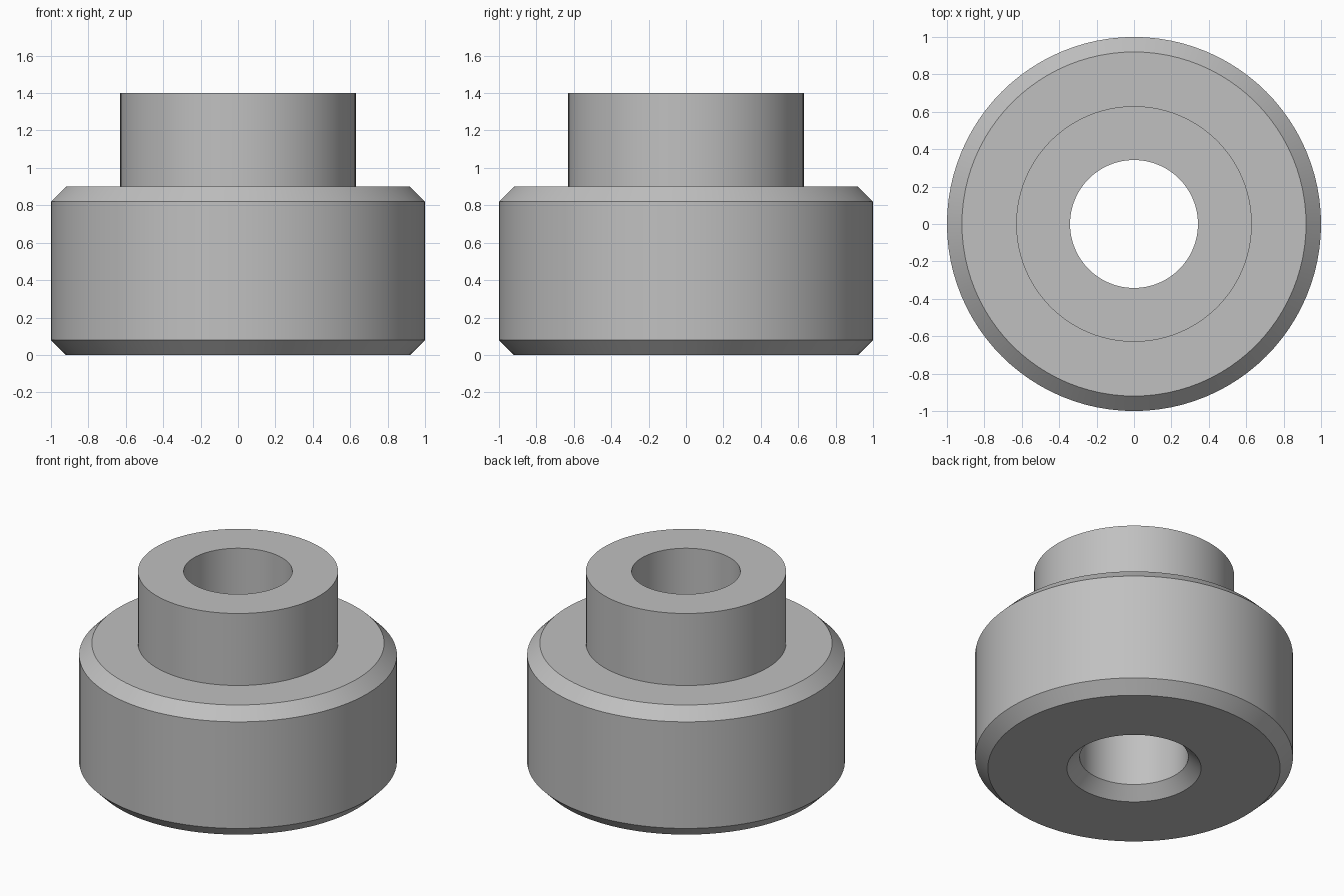
import bpy
import bmesh
import math

SEGMENTS = 96

cube = bpy.data.objects.get("Cube")
if cube:
    bpy.data.objects.remove(cube, do_unlink=True)

# Plain grey metal
grey = bpy.data.materials.new("grey_metal")
grey.use_nodes = True
color = (0.53, 0.53, 0.53, 1)
grey.diffuse_color = color
grey.node_tree.nodes["Principled BSDF"].inputs["Base Color"].default_value = color


def lathe(name, profile, material):
    """Revolve a closed (radius, height) profile around z."""
    bm = bmesh.new()
    verts = [bm.verts.new((r, 0, z)) for r, z in profile]
    edges = [bm.edges.new((a, b)) for a, b in zip(verts, verts[1:] + verts[:1])]
    bmesh.ops.spin(bm, geom=verts + edges, cent=(0, 0, 0), axis=(0, 0, 1),
                   angle=math.tau, steps=SEGMENTS, use_duplicate=False)
    bmesh.ops.remove_doubles(bm, verts=bm.verts, dist=0.0001)
    bmesh.ops.recalc_face_normals(bm, faces=bm.faces)
    mesh = bpy.data.meshes.new(name)
    bm.to_mesh(mesh)
    bm.free()
    mesh.materials.append(material)
    obj = bpy.data.objects.new(name, mesh)
    bpy.context.collection.objects.link(obj)
    bpy.ops.object.select_all(action="DESELECT")
    obj.select_set(True)
    bpy.context.view_layer.objects.active = obj
    bpy.ops.object.shade_smooth_by_angle(angle=math.radians(30))
    return obj


# Chamfered body, narrower hub and through bore with a countersunk underside
bore, hub, body, chamfer = 0.342, 0.63, 1.0, 0.08
shoulder, top = 0.90, 1.40
lathe("stepped_bushing", [
    (bore + chamfer, 0), (body - chamfer, 0),
    (body, chamfer), (body, shoulder - chamfer),
    (body - chamfer, shoulder), (hub, shoulder),
    (hub, top), (bore, top), (bore, chamfer),
], grey)
